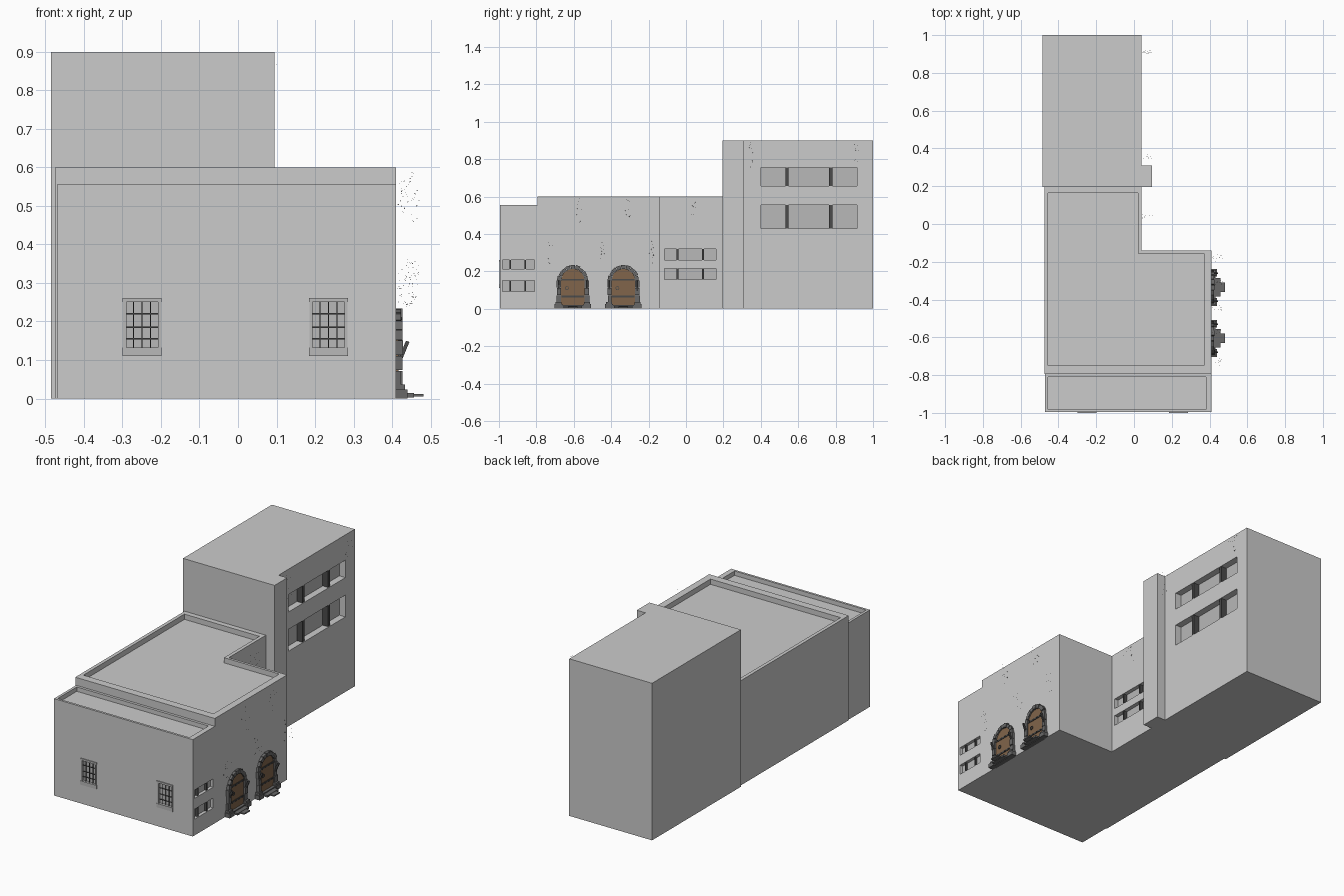
import bpy, bmesh, math, random
from mathutils import Vector

if "Cube" in bpy.data.objects:
    bpy.data.objects.remove(bpy.data.objects["Cube"])

random.seed(4)


def material(name, rgb):
    m = bpy.data.materials.new(name)
    m.diffuse_color = (*rgb, 1)
    m.use_nodes = True
    m.node_tree.nodes["Principled BSDF"].inputs["Base Color"].default_value = m.diffuse_color
    return m


GLASS = material("pale_glass", (0.48, 0.48, 0.48))
DARK = material("dark_metal", (0.07, 0.07, 0.07))
WOOD = material("wood", (0.22, 0.13, 0.07))
STONE = material("dark_stone", (0.14, 0.14, 0.14))


def prism(bm, pts, lo, hi, axis="z"):
    """Extrude a 2D outline along one axis."""
    def place(p, h):
        return {"x": (h, *p), "y": (p[0], h, p[1]), "z": (*p, h)}[axis]
    a = [bm.verts.new(place(p, lo)) for p in pts]
    b = [bm.verts.new(place(p, hi)) for p in pts]
    faces = [bm.faces.new(a), bm.faces.new(b)]
    for i in range(len(pts)):
        j = (i + 1) % len(pts)
        faces.append(bm.faces.new((a[i], a[j], b[j], b[i])))
    bmesh.ops.recalc_face_normals(bm, faces=faces)


def rect(x0, x1, y0, y1):
    return [(x0, y0), (x1, y0), (x1, y1), (x0, y1)]


def box(bm, x0, x1, y0, y1, z0, z1):
    prism(bm, rect(x0, x1, y0, y1), z0, z1)


def finish(bm, name, mat=None):
    me = bpy.data.meshes.new(name)
    bm.to_mesh(me)
    bm.free()
    ob = bpy.data.objects.new(name, me)
    bpy.context.collection.objects.link(ob)
    if mat:
        me.materials.append(mat)
    return ob


def carve(ob, cutter_bm):
    cutter = finish(cutter_bm, "cutter")
    cutter.hide_render = True
    mod = ob.modifiers.new("carve", "BOOLEAN")
    mod.operation, mod.solver, mod.object = "DIFFERENCE", "EXACT", cutter
    bpy.context.view_layer.objects.active = ob
    bpy.ops.object.modifier_apply(modifier=mod.name)
    bpy.data.objects.remove(cutter)


def strip_windows(cut, name, wall, depth, y0, y1, rows, mullions, w):
    """Window bands in a right-hand wall: recess, pale glass, dark mullions."""
    glass, bars = bmesh.new(), bmesh.new()
    for z0, z1 in rows:
        box(cut, wall - depth, wall + 0.02, y0, y1, z0, z1)
        box(glass, wall - depth - 0.002, wall - depth + 0.002, y0, y1, z0, z1)
        for y in mullions:
            box(bars, wall - depth, wall - 0.004, y - w, y + w, z0, z1)
    finish(glass, name + "_glass", GLASS)
    finish(bars, name + "_mullions", DARK)


# Tower with its corner pier
bm = bmesh.new()
prism(bm, [(-0.485, 0.195), (0.095, 0.195), (0.095, 0.31), (0.04, 0.31),
           (0.04, 1.0), (-0.485, 1.0)], 0, 0.9)
tower = finish(bm, "tower")
cut = bmesh.new()
strip_windows(cut, "tower_window", 0.04, 0.04, 0.4, 0.915,
              [(0.43, 0.555), (0.655, 0.755)], [0.54, 0.773], 0.009)
carve(tower, cut)

# L-shaped main hall with sunken roof
bm = bmesh.new()
prism(bm, [(-0.475, -0.795), (0.41, -0.795), (0.41, -0.14), (0.04, -0.14),
           (0.04, 0.195), (-0.475, 0.195)], 0, 0.6)
hall = finish(bm, "main_hall")
cut = bmesh.new()
prism(cut, [(-0.455, -0.75), (0.37, -0.75), (0.37, -0.155), (0.02, -0.155),
            (0.02, 0.165), (-0.455, 0.165)], 0.57, 0.65)
strip_windows(cut, "hall_window", 0.04, 0.025, -0.115, 0.16,
              [(0.155, 0.215), (0.26, 0.32)], [-0.045, 0.09], 0.005)
carve(hall, cut)

# Low front wing
bm = bmesh.new()
box(bm, -0.47, 0.41, -0.995, -0.795, 0, 0.555)
wing = finish(bm, "front_wing")
cut = bmesh.new()
box(cut, -0.455, 0.38, -0.982, -0.81, 0.53, 0.6)
strip_windows(cut, "wing_window", 0.41, 0.02, -0.98, -0.81,
              [(0.093, 0.15), (0.212, 0.26)], [-0.94, -0.86], 0.004)
FRONT_X = (-0.249, 0.235)
for x in FRONT_X:
    box(cut, x - 0.046, x + 0.046, -1.02, -0.98, 0.13, 0.25)
carve(wing, cut)

# Barred front windows
for n, x in enumerate(FRONT_X):
    bm = bmesh.new()
    box(bm, x - 0.046, x + 0.046, -0.981, -0.979, 0.13, 0.25)
    finish(bm, f"front_window_glass_{n}", GLASS)
    bm = bmesh.new()
    box(bm, x - 0.051, x + 0.051, -1.0, -0.985, 0.11, 0.132)
    box(bm, x - 0.051, x + 0.051, -1.0, -0.985, 0.25, 0.261)
    for s in (-1, 1):
        box(bm, x + s * 0.045 - 0.004, x + s * 0.045 + 0.004, -0.998, -0.981, 0.132, 0.25)
    finish(bm, f"front_window_frame_{n}", GLASS)
    bm = bmesh.new()
    for dx in (-0.022, 0, 0.022):
        box(bm, x + dx - 0.0015, x + dx + 0.0015, -0.992, -0.988, 0.13, 0.25)
    for z in (0.155, 0.185, 0.22):
        box(bm, x - 0.044, x + 0.044, -0.99, -0.986, z - 0.0015, z + 0.0015)
    finish(bm, f"front_window_bars_{n}", DARK)


# Arched doorways
WALL, SPRING, R_IN, R_OUT = 0.41, 0.15, 0.062, 0.084


def doorway(n, yc):
    # plank leaf following the arch
    bm = bmesh.new()
    for i in range(5):
        a = -0.064 + i * 0.0256
        b = a + 0.0246
        top = [(yc + y, SPRING + math.sqrt(max(0, 0.064 ** 2 - y * y)))
               for y in (b, (a + b) / 2, a)]
        prism(bm, [(yc + a, 0.02), (yc + b, 0.02)] + top, WALL - 0.002, WALL + 0.006, "x")
    finish(bm, f"door_planks_{n}", WOOD)

    # iron bands, studs and pull ring
    bm = bmesh.new()
    for z in (0.065, 0.155):
        box(bm, WALL, WALL + 0.009, yc - 0.06, yc + 0.06, z - 0.005, z + 0.005)
        for dy in (-0.045, -0.015, 0.015, 0.045):
            box(bm, WALL, WALL + 0.012, yc + dy - 0.003, yc + dy + 0.003, z - 0.003, z + 0.003)
    for i in range(8):
        a0, a1 = math.tau * i / 8, math.tau * (i + 1) / 8
        ring = [(yc - 0.032 + r * math.cos(a), 0.11 + r * math.sin(a))
                for r, a in ((0.007, a0), (0.011, a0), (0.011, a1), (0.007, a1))]
        prism(bm, ring, WALL + 0.004, WALL + 0.01, "x")
    finish(bm, f"door_ironwork_{n}", DARK)

    # rough voussoirs, jamb blocks and plinths
    bm = bmesh.new()
    for i in range(9):
        a0 = math.pi * i / 9 + 0.02
        a1 = math.pi * (i + 1) / 9 - 0.02
        out = R_OUT + random.uniform(-0.004, 0.002)
        wedge = [(yc + r * math.cos(a), SPRING + r * math.sin(a))
                 for r, a in ((R_IN, a0), (out, a0), (out, a1), (R_IN, a1))]
        prism(bm, wedge, WALL - 0.005, WALL + random.uniform(0.012, 0.018), "x")
    for s in (-1, 1):
        for z in (0.035, 0.074, 0.113):
            out = 0.085 + random.uniform(-0.003, 0.005)
            ys = sorted((yc + s * R_IN, yc + s * out))
            box(bm, WALL - 0.005, WALL + random.uniform(0.012, 0.02), *ys, z, z + 0.037)
        ys = sorted((yc + s * 0.056, yc + s * 0.098))
        box(bm, WALL - 0.005, WALL + 0.03, *ys, 0, 0.024)
        ys = sorted((yc + s * 0.06, yc + s * 0.092))
        box(bm, WALL - 0.005, WALL + 0.024, *ys, 0.024, 0.036)
    finish(bm, f"door_surround_{n}", STONE)

    # tapering doorsteps
    bm = bmesh.new()
    box(bm, WALL - 0.005, WALL + 0.022, yc - 0.056, yc + 0.056, 0, 0.02)
    box(bm, WALL + 0.022, WALL + 0.047, yc - 0.05, yc + 0.05, 0.003, 0.014)
    box(bm, WALL + 0.047, WALL + 0.072, yc - 0.026, yc + 0.026, 0.005, 0.012)
    finish(bm, f"doorsteps_{n}", STONE)

    # leaning torches on both jambs
    bm = bmesh.new()
    for s in (-1, 1):
        y = yc + s * 0.075
        prism(bm, [(0.415, 0.098), (0.424, 0.096), (0.445, 0.147), (0.436, 0.15)],
              y - 0.004, y + 0.004, "y")
    finish(bm, f"door_torches_{n}", DARK)


for n, yc in enumerate((-0.605, -0.335)):
    doorway(n, yc)

# Tiny loose flakes in front of the right-hand walls
bm = bmesh.new()
for wall, y, z0, z1 in ((0.41, -0.73, 0.24, 0.36), (0.41, -0.18, 0.24, 0.36),
                        (0.41, -0.57, 0.45, 0.59), (0.41, -0.45, 0.25, 0.36),
                        (0.41, -0.31, 0.46, 0.59), (0.04, 0.04, 0.46, 0.59),
                        (0.04, 0.35, 0.75, 0.89), (0.04, 0.91, 0.77, 0.89)):
    for _ in range(35):
        c = Vector((wall + random.uniform(0.005, 0.06), y + random.gauss(0, 0.008),
                    random.uniform(z0, z1)))
        bm.faces.new([bm.verts.new(c + Vector([random.uniform(-0.0025, 0.0025) for _ in "xyz"]))
                      for _ in range(3)])
finish(bm, "wall_flakes", DARK)
